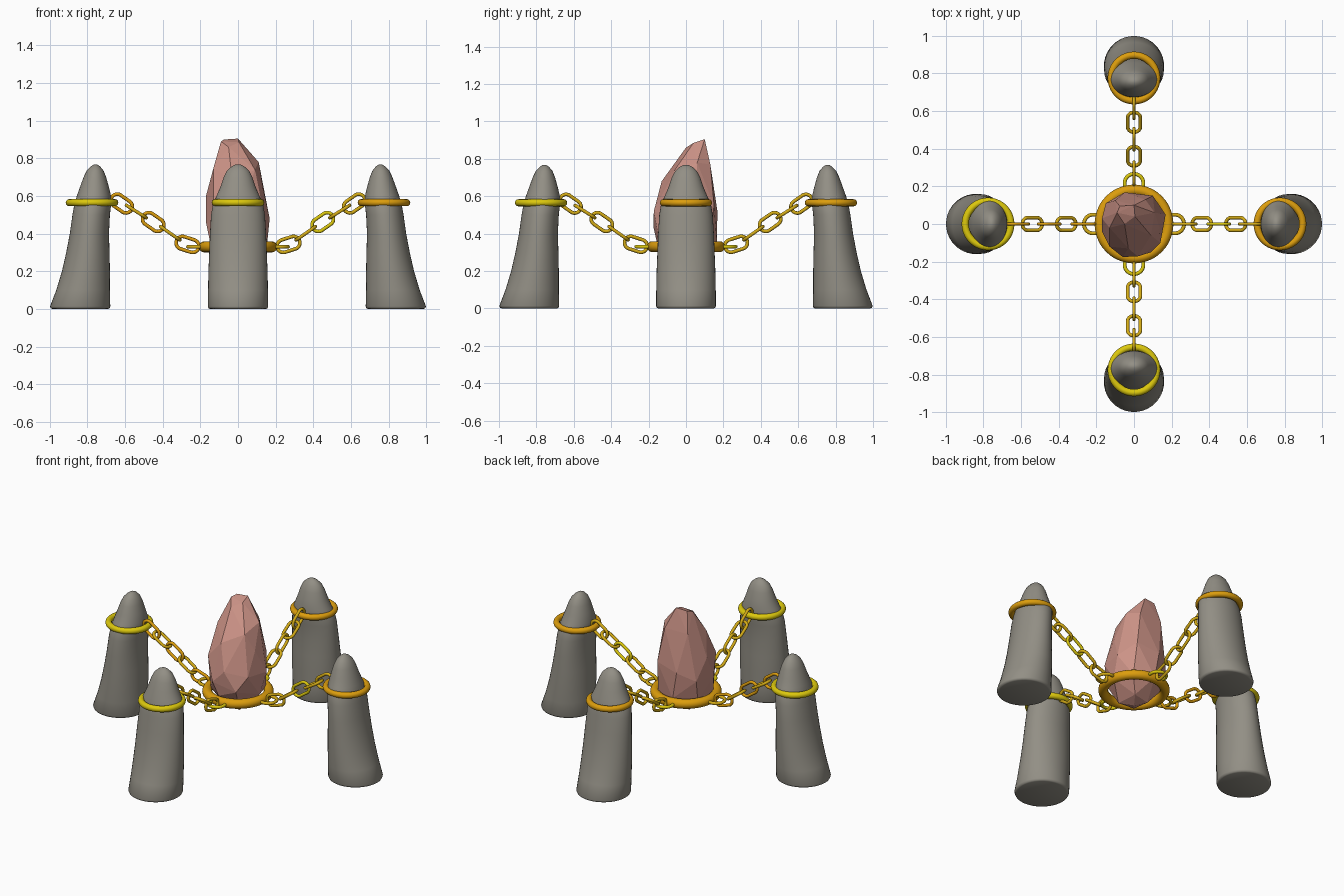
import bpy, bmesh, math
from mathutils import Matrix, Vector

if "Cube" in bpy.data.objects:
    bpy.data.objects.remove(bpy.data.objects["Cube"])


def material(name, rgb):
    m = bpy.data.materials.new(name)
    m.diffuse_color = (*rgb, 1)
    m.use_nodes = True
    m.node_tree.nodes["Principled BSDF"].inputs["Base Color"].default_value = m.diffuse_color
    return m


STONE = material("grey stone", (0.29, 0.275, 0.235))
PINK = material("pink crystal", (0.60, 0.29, 0.24))
ORANGE = material("orange gold", (0.72, 0.34, 0.004))
YELLOW = material("yellow gold", (0.72, 0.58, 0.004))
AMBER = material("amber gold", (0.66, 0.41, 0.008))


def finish(bm, name, mat, smooth=True):
    bmesh.ops.recalc_face_normals(bm, faces=bm.faces)
    for f in bm.faces:
        f.smooth = smooth
    me = bpy.data.meshes.new(name)
    bm.to_mesh(me)
    bm.free()
    me.materials.append(mat)
    ob = bpy.data.objects.new(name, me)
    bpy.context.collection.objects.link(ob)
    return ob


def skin(bm, rings, closed):
    """Join equal-sized vertex rings with quads."""
    n = len(rings[0])
    last = len(rings) if closed else len(rings) - 1
    for i in range(last):
        a, b = rings[i], rings[(i + 1) % len(rings)]
        for j in range(n):
            k = (j + 1) % n
            bm.faces.new((a[j], a[k], b[k], b[j]))


def loop(name, mat, major, minor, matrix, stretch=0.0, seg=48, sides=12):
    """Torus in its own xy plane, optionally pulled apart along x into a chain link."""
    bm = bmesh.new()
    rings = []
    for i in range(seg):
        a = 2 * math.pi * (i + 0.5) / seg
        d = Vector((math.cos(a), math.sin(a), 0))
        c = d * major + Vector((math.copysign(stretch, d.x), 0, 0))
        ring = []
        for j in range(sides):
            t = 2 * math.pi * j / sides
            p = c + d * (minor * math.cos(t)) + Vector((0, 0, minor * math.sin(t)))
            ring.append(bm.verts.new(matrix @ p))
        rings.append(ring)
    skin(bm, rings, True)
    return finish(bm, name, mat)


# leaning pillar sections: z, inner edge, outer edge, half width
PILLAR = [(0, .69, .985, .148), (.004, .682, .994, .156), (.014, .678, .998, .16),
          (.1, .68, .965, .159), (.2, .68, .935, .157), (.3, .682, .912, .153),
          (.4, .685, .893, .149), (.5, .68, .879, .143), (.56, .673, .868, .133),
          (.6, .674, .856, .114), (.65, .686, .838, .093), (.7, .70, .82, .076),
          (.735, .714, .803, .058), (.757, .732, .782, .034), (.768, .748, .765, .012)]


def pillar(name, turn, n=40):
    bm = bmesh.new()
    rings = []
    for z, x0, x1, w in PILLAR:
        ring = []
        for j in range(n):
            a = 2 * math.pi * j / n
            p = Vector(((x0 + x1) / 2 + (x1 - x0) / 2 * math.cos(a), w * math.sin(a), z))
            ring.append(bm.verts.new(turn @ p))
        rings.append(ring)
    skin(bm, rings, False)
    bm.faces.new(rings[0])
    bm.faces.new(rings[-1])
    ob = finish(bm, name, STONE)
    bpy.context.view_layer.objects.active = ob
    ob.select_set(True)
    bpy.ops.object.shade_smooth_by_angle(angle=math.radians(50))
    ob.select_set(False)


# chain links: distance from centre, height, slope in degrees, upright?
LINKS = [(.268, .343, 18, True), (.36, .402, 35, False), (.45, .462, 35, True),
         (.54, .518, 32, False), (.618, .56, 35, True)]

# side: name, turn, collar colour, upright / flat link colours, anchor colour
SIDES = [("right", 0, ORANGE, AMBER, AMBER, AMBER),
         ("back", 90, ORANGE, AMBER, AMBER, YELLOW),
         ("left", 180, YELLOW, ORANGE, AMBER, AMBER),
         ("front", 270, YELLOW, AMBER, AMBER, YELLOW)]

for side, deg, collar, upright_mat, flat_mat, anchor in SIDES:
    turn = Matrix.Rotation(math.radians(deg), 4, 'Z')
    pillar(side + "_pillar", turn)
    # collar round the pillar
    loop(side + "_collar", collar, .121, .019,
         turn @ Matrix.Translation((.775, 0, .565)))
    # flat anchor loop on the central ring
    loop(side + "_anchor_loop", anchor, .05, .01,
         turn @ Matrix.Translation((.216, 0, .33)), 0, 32, 10)
    # chain
    for i, (x, z, slope, upright) in enumerate(LINKS):
        m = turn @ Matrix.Translation((x, 0, z)) @ Matrix.Rotation(-math.radians(slope), 4, 'Y')
        if upright:
            m = m @ Matrix.Rotation(math.pi / 2, 4, 'X')
        mat = upright_mat if upright else flat_mat
        if side == "right" and i == 2:
            mat = YELLOW
        loop(f"{side}_chain_link_{i + 1}", mat, .034, .0095, m, .028, 32, 10)

# central ring
loop("central_ring", ORANGE, .18, .029, Matrix.Translation((0, 0, .33)), 0, 64, 16)

# faceted crystal: hull of a few corner points
CORNERS = [
    (-.09, .06, .89), (-.075, .095, .9), (0, .1, .905), (.005, .04, .885), (-.05, .0, .86),
    (.11, .06, .78), (.09, -.06, .74), (-.03, -.13, .68), (-.13, -.02, .75), (-.1, .125, .77),
    (.06, .13, .77), (.135, -.02, .63),
    (-.17, .03, .6), (-.13, -.12, .57), (.02, -.172, .52), (.14, -.1, .49),
    (.168, .05, .48), (.1, .15, .55), (-.05, .168, .52), (-.15, .11, .47), (-.17, -.04, .46),
    (-.06, -.175, .44), (.09, -.15, .4), (.155, 0, .35), (.11, .125, .34), (-.02, .165, .35),
    (-.14, .08, .34), (-.145, -.07, .34), (-.03, -.155, .35),
    (.06, -.07, .25), (.05, .07, .25), (-.06, .05, .245), (-.05, -.06, .25), (0, 0, .225)]
bm = bmesh.new()
for c in CORNERS:
    bm.verts.new(c)
bmesh.ops.convex_hull(bm, input=bm.verts)
bmesh.ops.delete(bm, geom=[v for v in bm.verts if not v.link_faces], context='VERTS')
finish(bm, "crystal", PINK, smooth=False)
